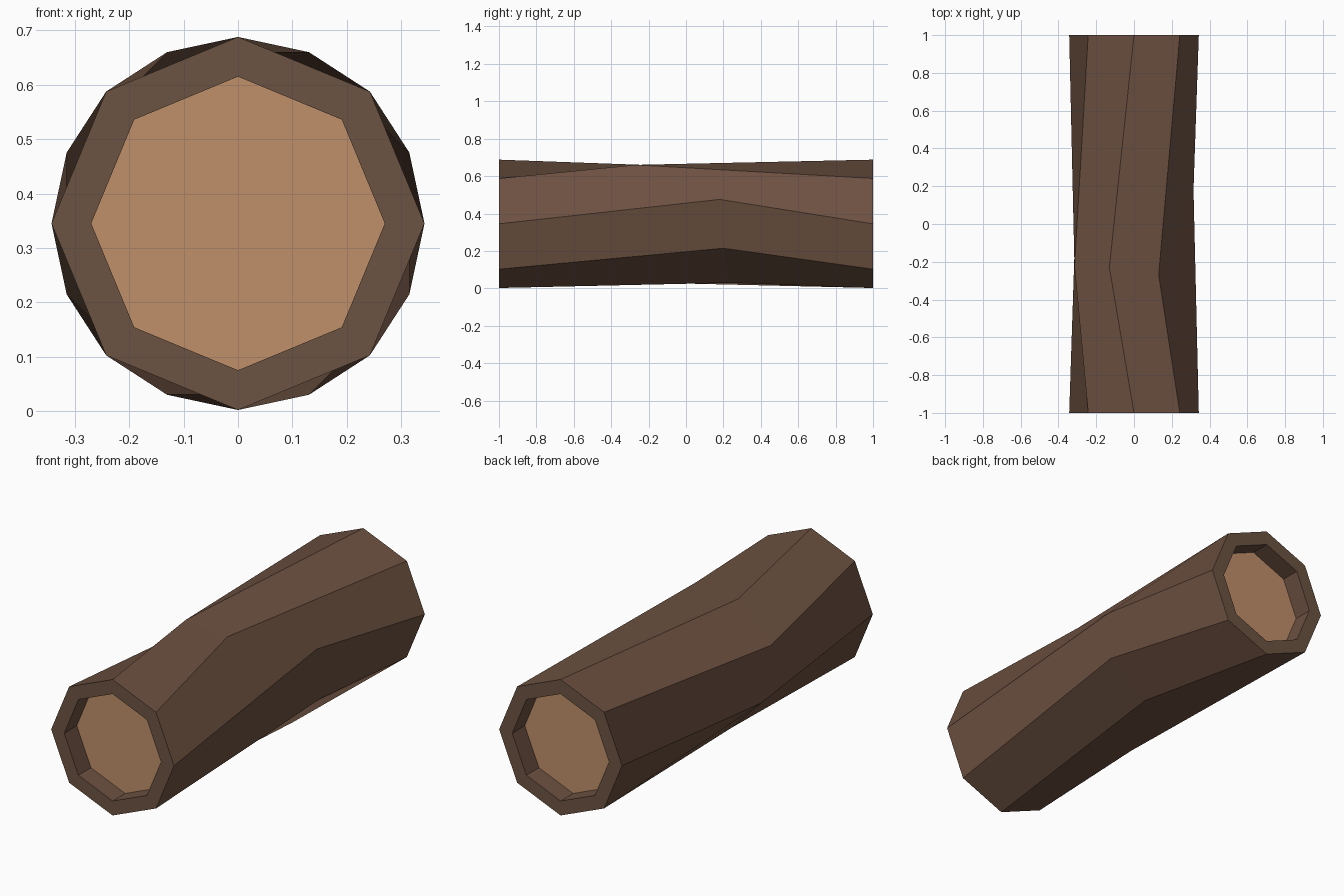
import bpy, bmesh, math

if "Cube" in bpy.data.objects:
    bpy.data.objects.remove(bpy.data.objects["Cube"])

CZ, R_END, R_IN, DEPTH = 0.345, 0.343, 0.27, 0.10


def material(name, rgb):
    m = bpy.data.materials.new(name)
    lin = [((c / 255 + 0.055) / 1.055) ** 2.4 for c in rgb]
    m.diffuse_color = (*lin, 1)
    m.use_nodes = True
    m.node_tree.nodes["Principled BSDF"].inputs["Base Color"].default_value = m.diffuse_color
    return m


bark = material("bark brown", (109, 81, 65))
rim = material("rim brown", (108, 84, 66))
wood = material("cut wood tan", (192, 143, 106))


def make_object(name, bm, mats):
    bmesh.ops.recalc_face_normals(bm, faces=bm.faces)
    me = bpy.data.meshes.new(name)
    bm.to_mesh(me)
    bm.free()
    for m in mats:
        me.materials.append(m)
    ob = bpy.data.objects.new(name, me)
    bpy.context.collection.objects.link(ob)
    return ob


def ring(bm, r, ys, turn=0.0):
    """Octagon around the y axis; ys gives y for each corner."""
    out = []
    for i in range(8):
        a = math.radians(45 * i + turn)
        out.append(bm.verts.new((r * math.cos(a), ys[i], CZ + r * math.sin(a))))
    return out


# Log: bark twisted at an uneven middle ring, hollow at both ends
bm = bmesh.new()
mid_y = [0.18, -0.27, -0.23, -0.23, -0.15, -0.18, 0.24, 0.20]
rings = [
    ring(bm, R_IN, [-1 + DEPTH] * 8),
    ring(bm, R_IN, [-1] * 8),
    ring(bm, R_END, [-1] * 8),
    ring(bm, 0.341, mid_y, 22.5),
    ring(bm, R_END, [1] * 8),
    ring(bm, R_IN, [1] * 8),
    ring(bm, R_IN, [1 - DEPTH] * 8),
]
for k, (a, b) in enumerate(zip(rings, rings[1:])):
    for i in range(8):
        j = (i + 1) % 8
        f = bm.faces.new((a[i], a[j], b[j], b[i]))
        f.material_index = 1 if k in (1, 4) else 0

# Recessed cut wood at each end
for end in (rings[0], rings[-1]):
    bm.faces.new(end).material_index = 2

make_object("hollow_log", bm, (bark, rim, wood))
